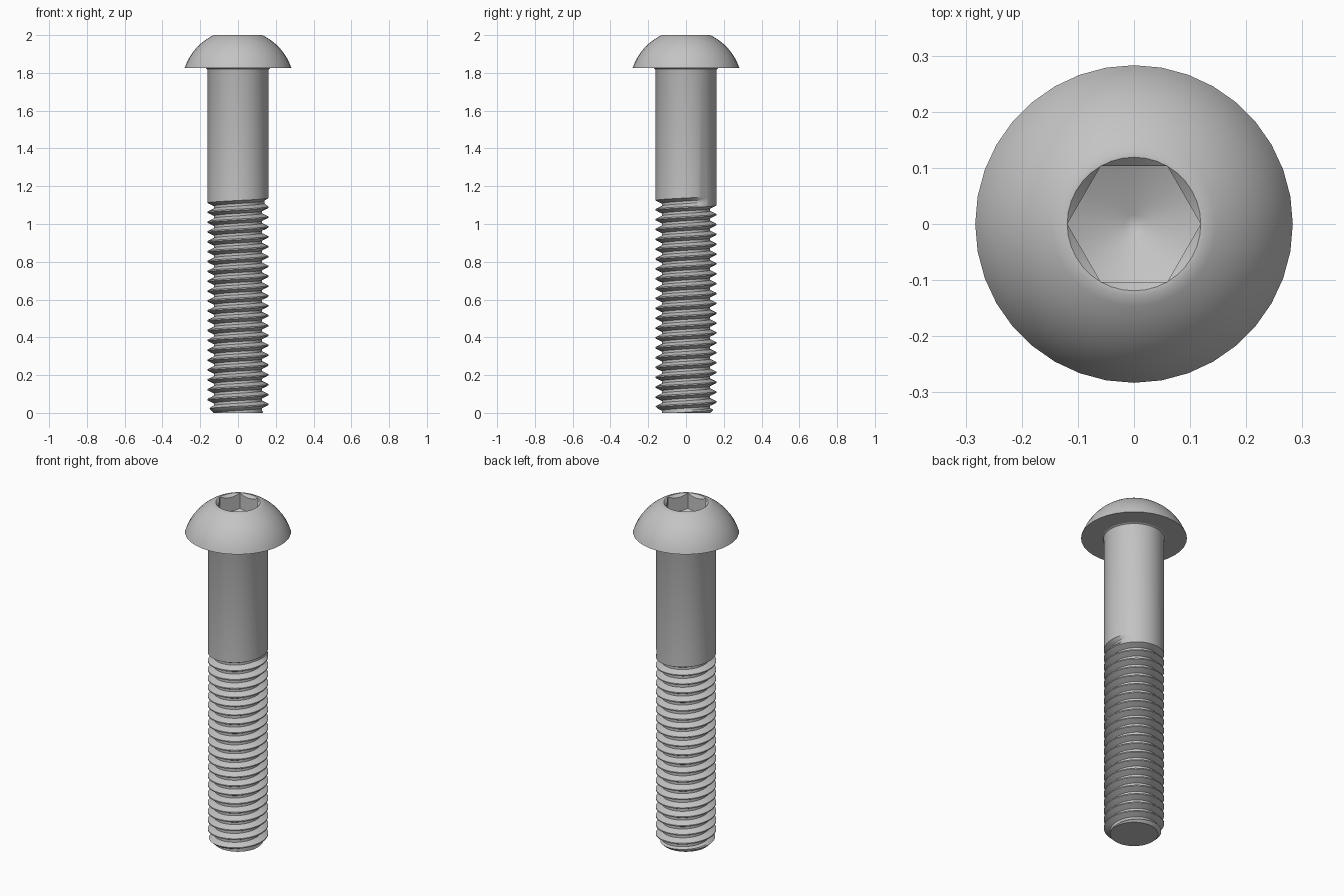
import bpy, bmesh, math

cube = bpy.data.objects.get("Cube")
if cube:
    bpy.data.objects.remove(cube)

steel = bpy.data.materials.new("grey steel")
steel.use_nodes = True
grey = (0.55, 0.55, 0.55, 1)
steel.diffuse_color = grey
steel.node_tree.nodes["Principled BSDF"].inputs["Base Color"].default_value = grey


def lathe(name, profile, columns, start=0.0):
    """Sweep profile(t) -> [(radius, z), ...] once round the axis, t from 0 to 1."""
    bm = bmesh.new()
    grid = []
    for c in range(columns + 1):
        t = c / columns
        a = start + t * math.tau
        grid.append([bm.verts.new((r * math.cos(a), r * math.sin(a), z))
                     for r, z in profile(t)])
    for left, right in zip(grid, grid[1:]):
        for i in range(len(left) - 1):
            bm.faces.new((left[i], right[i], right[i + 1], left[i + 1]))
    bmesh.ops.remove_doubles(bm, verts=bm.verts, dist=1e-5)
    mesh = bpy.data.meshes.new(name)
    bm.to_mesh(mesh)
    bm.free()
    mesh.materials.append(steel)
    obj = bpy.data.objects.new(name, mesh)
    bpy.context.collection.objects.link(obj)
    bpy.ops.object.select_all(action="DESELECT")
    obj.select_set(True)
    bpy.context.view_layer.objects.active = obj
    bpy.ops.object.shade_smooth_by_angle(angle=math.radians(30))
    return obj


HEAD_Z, TOP_Z = 1.825, 2.0
SHANK_R, ROOT_R = 0.161, 0.128
PITCH, THREAD_END, TURNS = 0.0522, 1.092, 23
# Groove shape over one turn: position along the pitch, depth share
GROOVE = [(0, 0), (0.125, 0), (0.28, 0.5), (0.4375, 1), (0.6875, 1), (0.84, 0.5)]


def shank_profile(t):
    rows = [(0, 0)]
    for k in range(-TURNS, 0):
        for f, depth in GROOVE:
            z = max(0, THREAD_END + PITCH * (k + f + t))
            # The groove runs out over the last part of the final turn
            fade = min(1, (1 - t) * 6) if k == -1 else 1
            r = SHANK_R - (SHANK_R - ROOT_R) * depth * fade
            rows.append((min(r, ROOT_R + z), z))    # chamfered tip
    rows.append((SHANK_R, THREAD_END + PITCH * t))
    # Plain shank with a small fillet under the head
    rows += [(SHANK_R, HEAD_Z - 0.012), (SHANK_R + 0.003, HEAD_Z - 0.004),
             (SHANK_R + 0.01, HEAD_Z)]
    return rows


lathe("threaded_shank", shank_profile, 48, math.radians(45))

HEAD_R, RIM_R, APOTHEM = 0.283, 0.119, 0.103
DOME_Z, DOME_R = 1.731, 0.298
SOCKET_Z, CONE = 1.85, 0.5


def head_profile(t):
    # Flat underside, then the domed side
    rows = [(0.15, HEAD_Z), (HEAD_R, HEAD_Z)]
    low = math.atan2(HEAD_Z - DOME_Z, HEAD_R)
    high = math.asin((TOP_Z - DOME_Z) / DOME_R)
    for i in range(1, 13):
        a = low + (high - low) * i / 12
        rows.append((DOME_R * math.cos(a), DOME_Z + DOME_R * math.sin(a)))
    # Hex socket with a countersunk rim and a conical floor
    side = math.radians((t * 360) % 60 - 30)
    hex_r = APOTHEM / math.cos(side)
    rows += [(RIM_R, TOP_Z), (hex_r, TOP_Z - (RIM_R - hex_r)),
             (hex_r, SOCKET_Z + CONE * hex_r),
             (0.016, SOCKET_Z + CONE * 0.016), (0, SOCKET_Z + 0.004)]
    return rows


lathe("button_head", head_profile, 36)
